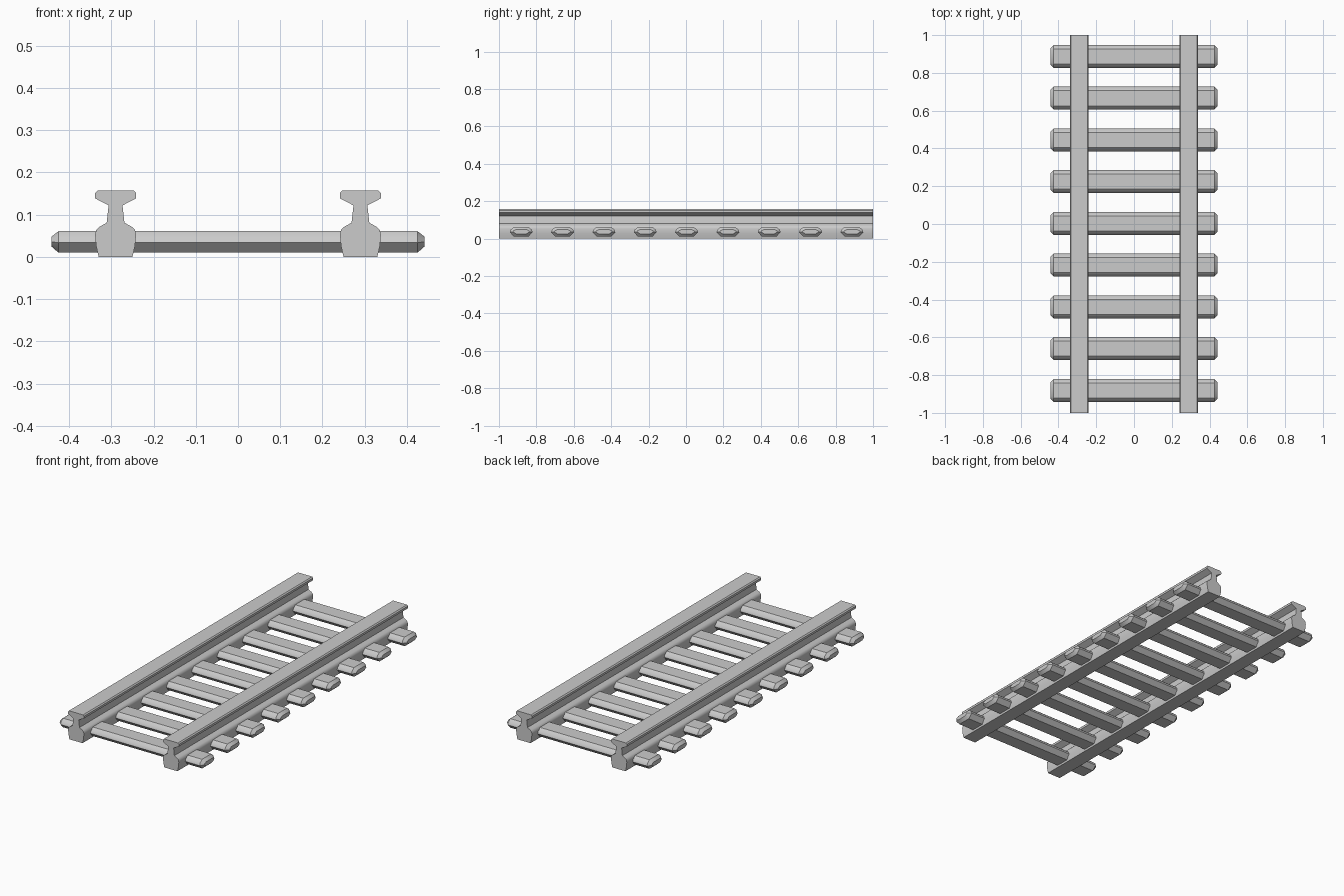
import bpy, bmesh, math

if "Cube" in bpy.data.objects:
    bpy.data.objects.remove(bpy.data.objects["Cube"])


def finish(bm, name):
    bmesh.ops.recalc_face_normals(bm, faces=bm.faces)
    me = bpy.data.meshes.new(name)
    bm.to_mesh(me)
    bm.free()
    ob = bpy.data.objects.new(name, me)
    bpy.context.collection.objects.link(ob)
    bpy.ops.object.select_all(action='DESELECT')
    ob.select_set(True)
    bpy.context.view_layer.objects.active = ob
    bpy.ops.object.shade_smooth_by_angle(angle=math.radians(35))
    return ob


def loft(name, rings):
    # skin a series of matching closed rings and cap both ends
    bm = bmesh.new()
    loops = [[bm.verts.new(p) for p in ring] for ring in rings]
    for a, b in zip(loops, loops[1:]):
        for i in range(len(a)):
            j = (i + 1) % len(a)
            bm.faces.new((a[i], a[j], b[j], b[i]))
    bm.faces.new(loops[0])
    bm.faces.new(loops[-1])
    return finish(bm, name)


def mirrored(half):
    return half + [(-u, z) for u, z in reversed(half)]


# Rails: half profile (offset from rail centre, height), bottom to top
rail = mirrored([(0.040, 0.0), (0.046, 0.026), (0.0485, 0.052), (0.046, 0.064),
                 (0.039, 0.071), (0.021, 0.081), (0.0165, 0.122), (0.049, 0.139),
                 (0.049, 0.151), (0.043, 0.157)])
for side, x in (("left", -0.29), ("right", 0.29)):
    loft(f"{side}_rail", [[(x + u, y, z) for u, z in rail] for y in (-1, 1)])

# Sleepers: flattened bar with tapered ends
bar = mirrored([(0.038, 0.010), (0.061, 0.034), (0.057, 0.047), (0.040, 0.061)])
ends = [(-0.442, 0.72, 0.45), (-0.425, 1, 1), (0.425, 1, 1), (0.442, 0.72, 0.45)]
for k in range(9):
    y = 0.003 + (k - 4) * 0.221
    loft(f"sleeper_{k + 1}",
         [[(x, y + u * sy, 0.037 + (z - 0.037) * sz) for u, z in bar] for x, sy, sz in ends])
